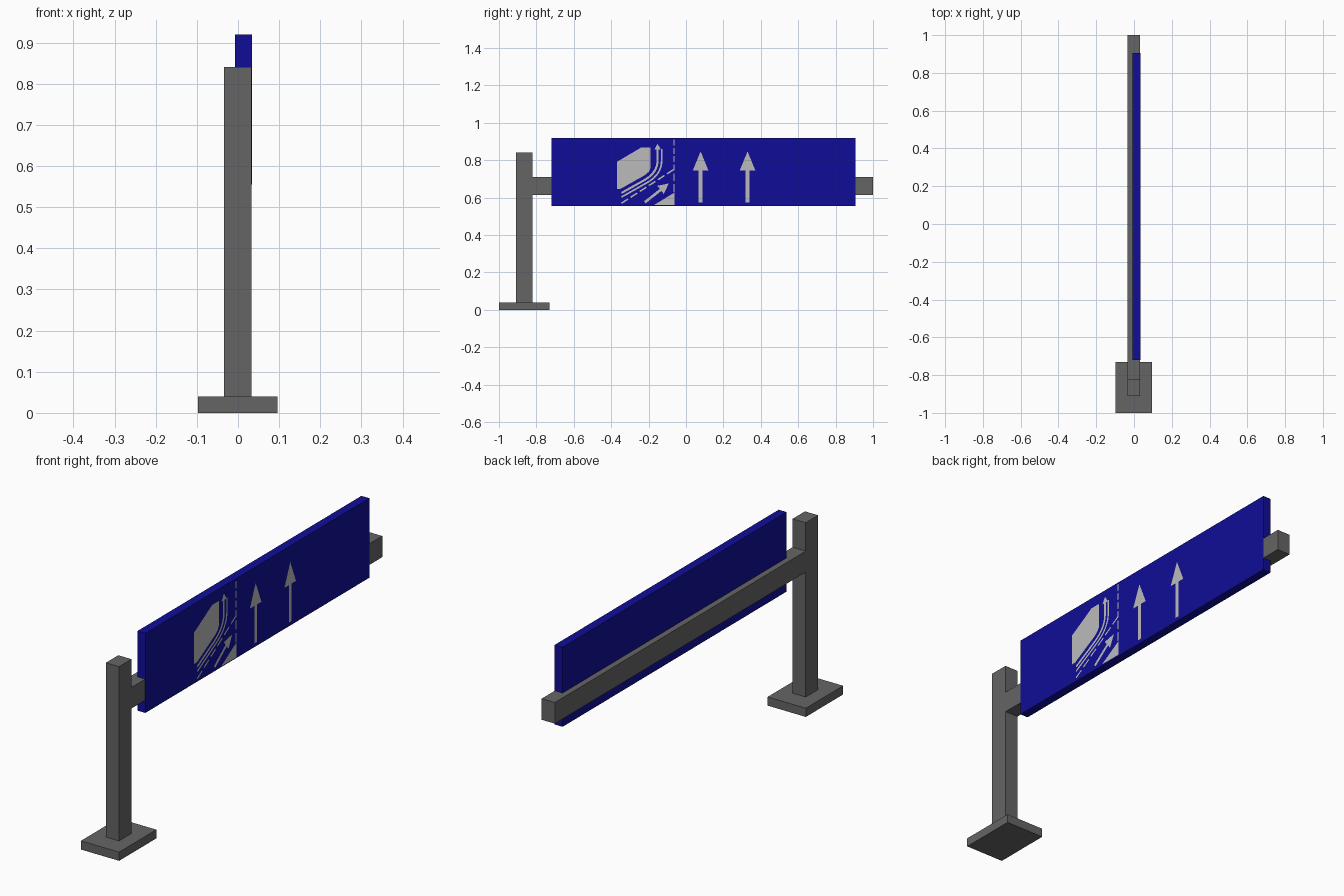
import bpy, bmesh
from mathutils import Vector

if "Cube" in bpy.data.objects:
    bpy.data.objects.remove(bpy.data.objects["Cube"])

FACE = 0.0335   # front plane of the sign board


def material(name, color):
    m = bpy.data.materials.new(name)
    m.diffuse_color = (*color, 1)
    m.use_nodes = True
    m.node_tree.nodes["Principled BSDF"].inputs["Base Color"].default_value = m.diffuse_color
    return m


STEEL = material("dark_grey", (0.13, 0.13, 0.13))
BLUE = material("sign_blue", (0.005, 0.004, 0.31))
WHITE = material("marking_grey", (0.5, 0.5, 0.5))


def finish(name, bm, mat):
    me = bpy.data.meshes.new(name)
    bm.to_mesh(me)
    bm.free()
    me.materials.append(mat)
    ob = bpy.data.objects.new(name, me)
    bpy.context.collection.objects.link(ob)


def box(name, x, y, z, mat):
    bm = bmesh.new()
    bmesh.ops.create_cube(bm, size=1)
    for v in bm.verts:
        v.co = [lo + (c + 0.5) * (hi - lo) for c, (lo, hi) in zip(v.co, (x, y, z))]
    finish(name, bm, mat)


def sheet(name, polys, x=FACE + 0.0015):
    """Flat marking made of (y, z) outlines, facing +x."""
    bm = bmesh.new()
    for poly in polys:
        f = bm.faces.new([bm.verts.new((x, y, z)) for y, z in poly])
        f.normal_update()
        if f.normal.x < 0:
            f.normal_flip()
    finish(name, bm, WHITE)


def ribbon(path, width):
    """Quads following a path with constant width."""
    pts = [Vector(p) for p in path]
    left, right = [], []
    for i, p in enumerate(pts):
        d = (pts[min(i + 1, len(pts) - 1)] - pts[max(i - 1, 0)]).normalized()
        n = Vector((-d.y, d.x)) * width / 2
        left.append(p + n)
        right.append(p - n)
    return [(left[i], left[i + 1], right[i + 1], right[i]) for i in range(len(pts) - 1)]


def arrow(tail, tip, shaft, head_w, head_l):
    a, b = Vector(tail), Vector(tip)
    d = (b - a).normalized()
    n = Vector((-d.y, d.x))
    c = b - d * head_l
    return [a + n * shaft / 2, c + n * shaft / 2, c + n * head_w / 2, b,
            c - n * head_w / 2, c - n * shaft / 2, a - n * shaft / 2]


def dashes(a, b, count, fill, width):
    a, b = Vector(a), Vector(b)
    step = (b - a) / (count - 1 + fill)
    return [q for i in range(count)
            for q in ribbon([a + step * i, a + step * (i + fill)], width)]


def bend(start, a, corner, b, end, n=8):
    """Straight, quadratic curve, straight."""
    a, c, b = Vector(a), Vector(corner), Vector(b)
    arc = [a * (1 - t) ** 2 + c * 2 * t * (1 - t) + b * t * t
           for t in (i / n for i in range(n + 1))]
    return [start, *arc, end]


# Support structure
box("base_plate", (-0.0975, 0.0965), (-1, -0.73), (0, 0.04), STEEL)
box("post", (-0.034, 0.033), (-0.91, -0.82), (0.04, 0.84), STEEL)
box("arm", (-0.034, 0.0325), (-0.82, 1), (0.613, 0.71), STEEL)

# Sign board
box("sign_board", (-0.007, FACE), (-0.72, 0.905), (0.555, 0.92), BLUE)

# Straight-ahead arrows
for i, y in enumerate((0.078, 0.329)):
    sheet(f"lane_arrow_{i + 1}", [arrow((y, 0.573), (y, 0.847), 0.02, 0.084, 0.102)])

# Slanted exit arrow
sheet("exit_arrow", [arrow((-0.22, 0.575), (-0.092, 0.676), 0.014, 0.056, 0.056)])

# Dashed lane lines
sheet("lane_divider", dashes((-0.064, 0.745), (-0.064, 0.91), 4, 0.72, 0.006)
      + dashes((-0.064, 0.63), (-0.064, 0.73), 2, 0.72, 0.006))
sheet("exit_divider", dashes((-0.345, 0.57), (-0.066, 0.75), 6, 0.72, 0.008))

# Curving lane edge and turning arrow
sheet("lane_edge", ribbon(bend((-0.345, 0.603), (-0.205, 0.682), (-0.13, 0.725),
                               (-0.13, 0.8), (-0.13, 0.86)), 0.009))
sheet("turn_arrow", ribbon(bend((-0.345, 0.625), (-0.22, 0.695), (-0.152, 0.735),
                                (-0.152, 0.8), (-0.152, 0.857)), 0.011)
      + [[(-0.17, 0.856), (-0.134, 0.856), (-0.152, 0.888)]])

# Gore triangle and destination panel
sheet("gore_triangle", [[(-0.172, 0.56), (-0.062, 0.56), (-0.062, 0.627)]])
sheet("side_panel", [[(-0.37, 0.791), (-0.24, 0.868), (-0.19, 0.868), (-0.19, 0.757),
                      (-0.199, 0.738), (-0.22, 0.72), (-0.35, 0.647), (-0.37, 0.647)]],
      x=FACE + 0.003)
